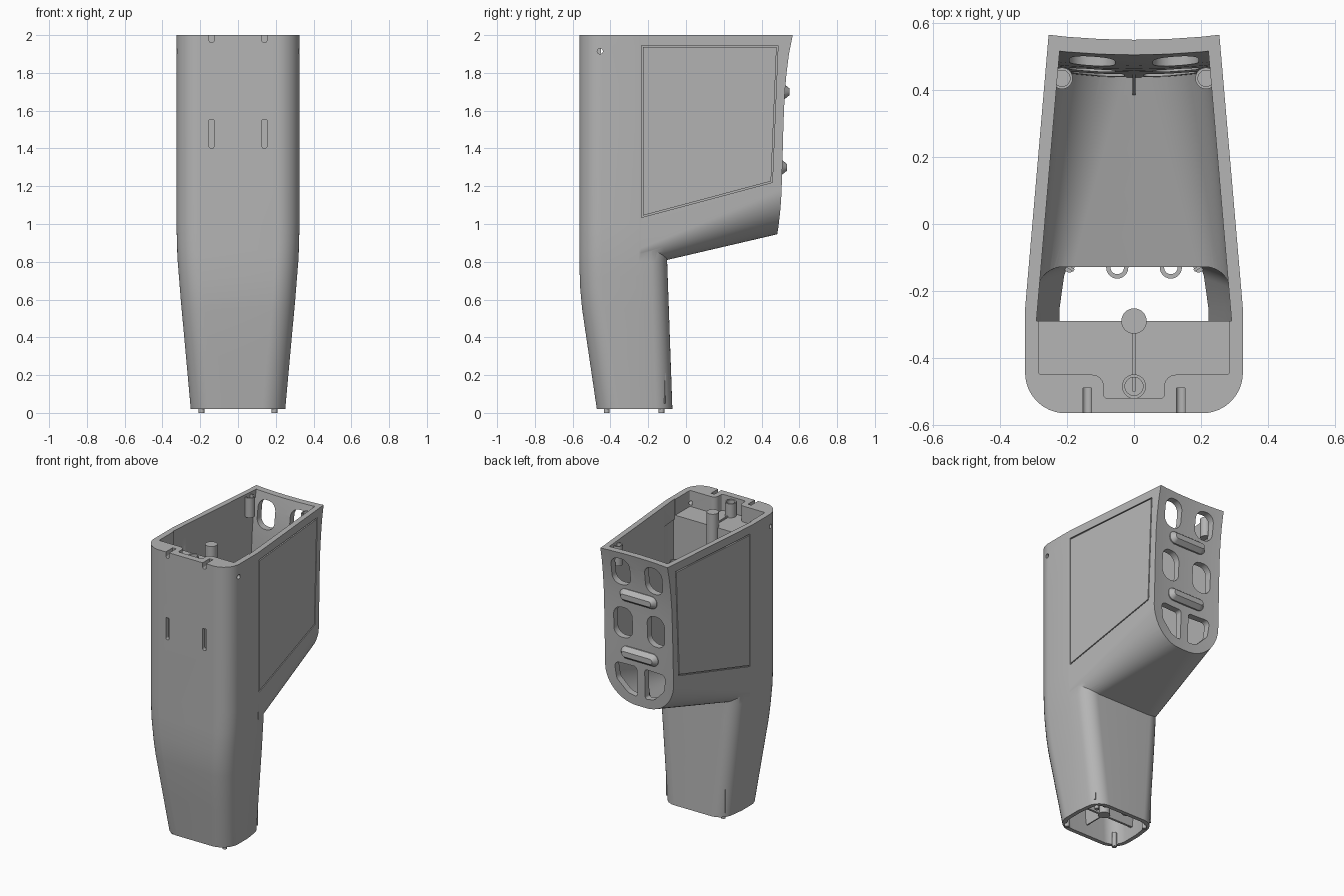
import bpy, bmesh, math
from mathutils import Vector

old = bpy.data.objects.get("Cube")
if old:
    bpy.data.objects.remove(old, do_unlink=True)

grey = bpy.data.materials.new("plain grey")
grey.use_nodes = True
grey.diffuse_color = (0.46, 0.46, 0.46, 1)
grey.node_tree.nodes["Principled BSDF"].inputs["Base Color"].default_value = (0.46, 0.46, 0.46, 1)


def interp(table, z):
    """Piecewise linear lookup, extended past the ends."""
    i = 0
    while i < len(table) - 2 and z > table[i + 1][0]:
        i += 1
    (a, p), (b, q) = table[i], table[i + 1]
    return p + (q - p) * (z - a) / (b - a)


def rounded(corners, seg=10):
    """2D polygon from (x, y, radius) corners."""
    out = []
    for i, (x, y, r) in enumerate(corners):
        p = Vector((x, y))
        if r == 0:
            out.append(p)
            continue
        u = (Vector(corners[i - 1][:2]) - p).normalized()
        v = (Vector(corners[(i + 1) % len(corners)][:2]) - p).normalized()
        half = u.angle(v) / 2
        c = p + (u + v).normalized() * r / math.sin(half)
        d = r / math.tan(half)
        a, b = p + u * d - c, p + v * d - c
        out += [c + a.lerp(b, k / seg).normalized() * r for k in range(seg + 1)]
    return out


def loft(name, rings):
    """Closed solid skinned through rings of equal length."""
    bm = bmesh.new()
    vs = [[bm.verts.new(p) for p in ring] for ring in rings]
    n = len(rings[0])
    for a, b in zip(vs, vs[1:]):
        for i in range(n):
            j = (i + 1) % n
            bm.faces.new((a[i], a[j], b[j], b[i]))
    bm.faces.new(vs[0])
    bm.faces.new(vs[-1])
    bmesh.ops.recalc_face_normals(bm, faces=bm.faces)
    me = bpy.data.meshes.new(name)
    bm.to_mesh(me)
    bm.free()
    ob = bpy.data.objects.new(name, me)
    bpy.context.scene.collection.objects.link(ob)
    me.materials.append(grey)
    return ob


def prism(name, pts, lo, hi, axis="z"):
    """Extrude a 2D outline along one axis."""
    place = {"z": lambda p, h: (p[0], p[1], h),
             "y": lambda p, h: (p[0], h, p[1]),
             "x": lambda p, h: (h, p[0], p[1])}[axis]
    return loft(name, [[place(p, h) for p in pts] for h in (lo, hi)])


def rect(x0, x1, y0, y1):
    return [(x0, y0), (x1, y0), (x1, y1), (x0, y1)]


def circle(x, y, r, n=28):
    return [(x + r * math.cos(math.tau * i / n), y + r * math.sin(math.tau * i / n)) for i in range(n)]


def activate(ob):
    bpy.ops.object.select_all(action='DESELECT')
    ob.select_set(True)
    bpy.context.view_layer.objects.active = ob


def combine(target, tool, op='DIFFERENCE'):
    tool.hide_render = True
    m = target.modifiers.new("cut", 'BOOLEAN')
    m.operation, m.solver, m.object = op, 'EXACT', tool
    activate(target)
    bpy.ops.object.modifier_apply(modifier=m.name)
    bpy.data.objects.remove(tool, do_unlink=True)


def smooth(ob):
    activate(ob)
    bpy.ops.object.shade_smooth_by_angle(angle=math.radians(25))


def tube(name, x, y, r, hole, lo, hi, depth):
    ob = prism(name, circle(x, y, r), lo, hi)
    combine(ob, prism("bore", circle(x, y, hole), hi - depth, hi + 0.1))
    smooth(ob)


# Measurements that vary along the body
WIDTH = [(0.02, 0.25), (0.6, 0.303), (0.8, 0.319), (0.92, 0.324), (1.0, 0.325), (3, 0.325)]
FRONT = [(0.02, -0.472), (0.55, -0.55), (0.66, -0.56), (0.8, -0.565), (3, -0.565)]
REAR = [(0.02, -0.072), (0.81, -0.1), (0.9, -0.1), (3, -0.1)]
BACK = [(0.9, 0.495), (1.25, 0.508), (1.55, 0.516), (1.7, 0.523), (1.8, 0.532), (1.9, 0.545), (2, 0.565)]


def side(y):
    return 0.325 - 0.086 * (y + 0.25)


def grip(name, t, heights):
    rings = []
    for z in heights:
        w, f, b = interp(WIDTH, z) - t, interp(FRONT, z) + t, interp(REAR, z) - t
        wb = w - 0.086 * (b + 0.25) - 0.008
        c = [(-w, f, 0.12 - t), (w, f, 0.12 - t), (w, -0.25, 0),
             (wb, b, 0.1 - t), (-wb, b, 0.1 - t), (-w, -0.25, 0)]
        rings.append([(p[0], p[1], z) for p in rounded(c)])
    return loft(name, rings)


def barrel(name, t, y0, y1, top):
    rings = []
    for k in range(8):
        y = y0 + (y1 - y0) * k / 7
        w, z = side(y) - t, 0.833 + 0.233 * y + t
        r = min(0.138 + 0.183 * y - t / 2, w - 0.005)
        c = [(-w, top, 0), (-w, z, r), (w, z, r), (w, top, 0)]
        rings.append([(p[0], y, p[1]) for p in rounded(c, 14)])
    return loft(name, rings)


def back_cutter(shift):
    xs = [-0.4 + 0.1 * i for i in range(9)]
    rings = []
    for k in range(20):
        z = 0.5 + 0.1 * k
        line = [(x, interp(BACK, z) + shift - 0.015 * (1 - (x / 0.26) ** 2), z) for x in xs]
        rings.append(line + [(0.4, 0.9, z), (-0.4, 0.9, z)])
    return loft("back_cutter", rings)


# Hollow body shell
levels = [0.02, 0.3, 0.55, 0.6, 0.66, 0.72, 0.8, 0.86, 0.92, 1.0, 1.5]
shell = grip("body_shell", 0, levels + [2.15])
combine(shell, barrel("barrel", 0, -0.24, 0.62, 2.1), 'UNION')
combine(shell, prism("top_trim", rect(-1, 1, -1, 1), 2, 3))
combine(shell, back_cutter(0))
cavity = barrel("cavity", 0.037, -0.29, 0.61, 2.2)
combine(cavity, back_cutter(-0.045))
combine(shell, cavity)
combine(shell, grip("grip_cavity", 0.028, [-0.05] + levels + [1.86]))

# Recess in front of the cavity, with a notch for the screw boss
recess = [(-0.285, -0.27, 0), (-0.285, -0.45, 0.01), (-0.09, -0.45, 0.035), (-0.09, -0.52, 0.01),
          (0.09, -0.52, 0.01), (0.09, -0.45, 0.035), (0.285, -0.45, 0.01), (0.285, -0.27, 0)]
combine(shell, prism("recess", rounded(recess, 6), 1.89, 2.2))

# Mirrored cut-outs
panel = [(-0.235, 1.035), (-0.235, 1.945), (0.487, 1.945), (0.457, 1.22)]
for s in (-1, 1):
    for z, h in ((1.86, 0.095), (1.5, 0.105)):
        c = [(s * 0.125 + a * 0.068, z + b * h, 0.06) for a, b in rect(-1, 1, -1, 1)]
        combine(shell, prism("window", rounded(c), 0.4, 0.7, "y"))
    c = [(s * 0.03, 1.215, 0.02), (s * 0.195, 1.215, 0.03), (s * 0.18, 1.1, 0.05),
         (s * 0.1, 1.02, 0.05), (s * 0.03, 1.005, 0.015)]
    combine(shell, prism("lower_window", rounded(c, 6), 0.38, 0.7, "y"))
    for z0, z1 in ((1.4, 1.55), (1.96, 2.1)):
        x = s * 0.14
        c = [(x - 0.013, z0, 0.012), (x + 0.013, z0, 0.012), (x + 0.013, z1, 0), (x - 0.013, z1, 0)]
        combine(shell, prism("slot", rounded(c, 5), -0.7, -0.49, "y"))
    combine(shell, prism("side_hole", circle(-0.455, 1.915, 0.015), s * 0.27, s * 0.4, "x"))
    # Engraved panel outline on the side
    rings = []
    for scale, out in ((1, -0.01), (1, 0.03), (0.98, 0.03), (0.98, -0.01)):
        pts = [(0.12 + (y - 0.12) * scale, 1.53 + (z - 1.53) * scale) for y, z in panel]
        rings.append([(s * (side(y) + out), y, z) for y, z in pts])
    groove = [[rings[k][i] for k in range(4)] for i in range(4)]
    bm = bmesh.new()
    vs = [[bm.verts.new(p) for p in g] for g in groove]
    for i in range(4):
        for k in range(4):
            a, b, m = vs[i], vs[(i + 1) % 4], (k + 1) % 4
            bm.faces.new((a[k], a[m], b[m], b[k]))
    bmesh.ops.recalc_face_normals(bm, faces=bm.faces)
    me = bpy.data.meshes.new("groove")
    bm.to_mesh(me)
    bm.free()
    ob = bpy.data.objects.new("groove", me)
    bpy.context.scene.collection.objects.link(ob)
    combine(shell, ob)
smooth(shell)

# Raised bars across the back
for z in (1.7, 1.3):
    rings = []
    y = interp(BACK, z)
    for dy, a, h in ((-0.045, 0.14, 0.042), (-0.005, 0.14, 0.042), (0.025, 0.115, 0.018)):
        c = [(i * a, z + j * h, h * 0.95) for i, j in rect(-1, 1, -1, 1)]
        rings.append([(p[0], y + dy, p[1]) for p in rounded(c)])
    smooth(loft("back_bar", rings))

# Inner partition, rib and gusset
rings = []
for z in (0.1, 0.6, 1.0, 1.88):
    w = interp(WIDTH, z) - 0.02
    rings.append([(x, y, z) for x, y in rect(-w, w, -0.305, -0.29)])
loft("partition", rings)
prism("centre_rib", [(-0.3, 0.1), (-0.3, 1.9), (-0.5, 1.9), (-0.5, 0.75), (-0.46, 0.1)], -0.004, 0.004, "x")
prism("floor_gusset", [(0.38, 0.94), (0.47, 0.96), (0.475, 1.25), (0.46, 1.25)], -0.004, 0.004, "x")

# Posts and screw bosses
smooth(prism("centre_post", circle(0, -0.29, 0.038), 0.1, 1.99))
tube("front_boss", 0, -0.485, 0.036, 0.027, 1.87, 1.985, 0.1)
for s in (-1, 1):
    tube("rear_boss", s * 0.215, 0.435, 0.032, 0.024, 1.85, 1.985, 0.11)
    fin = [(s * 0.225, -0.105), (s * 0.23, -0.112), (s * 0.182, -0.142), (s * 0.177, -0.135)]
    prism("corner_fin", fin, 0.05, 0.3)
    for y in (-0.42, -0.13):
        smooth(prism("foot_pin", circle(s * 0.193, y, 0.015, 16), 0, 0.1))
for x in (-0.05, 0.11):
    tube("grip_boss", x, -0.13, 0.033, 0.02, 0.06, 0.22, 0.3)
